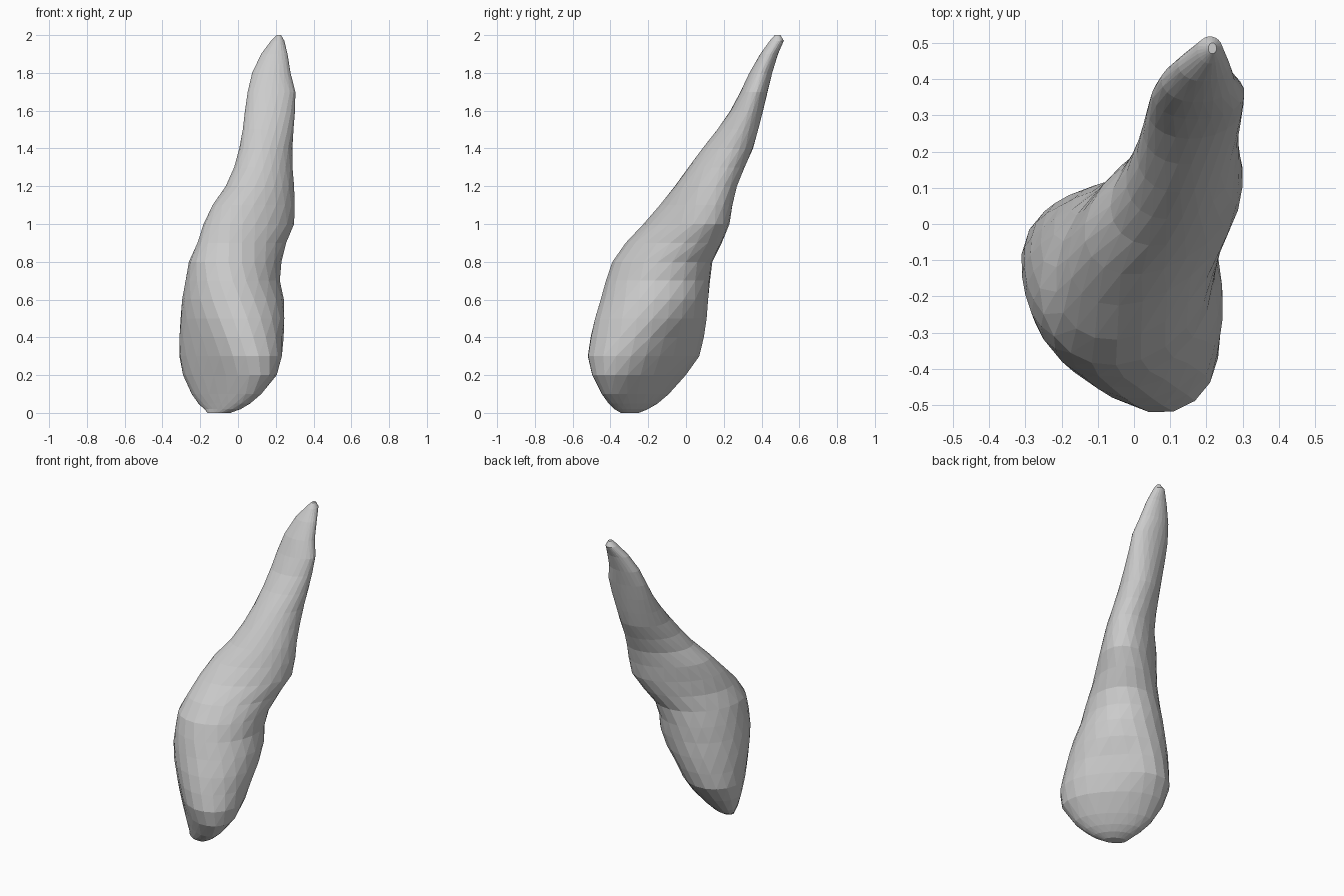
import bpy, bmesh, math
from mathutils import Vector

SIDES = 22
# Cross-sections: height, x min, x max, y min, y max, skew (diagonal stretch)
SECTIONS = [
    (0.00, -0.16, -0.04, -0.345, -0.25, -0.6),
    (0.02, -0.18, 0.015, -0.38, -0.20, -0.65),
    (0.05, -0.21, 0.065, -0.41, -0.15, -0.65),
    (0.10, -0.247, 0.125, -0.447, -0.09, -0.62),
    (0.20, -0.292, 0.205, -0.50, 0.00, -0.5),
    (0.30, -0.314, 0.235, -0.525, 0.072, -0.35),
    (0.40, -0.314, 0.243, -0.511, 0.097, -0.20),
    (0.50, -0.308, 0.248, -0.487, 0.112, -0.10),
    (0.60, -0.297, 0.243, -0.455, 0.12, 0.0),
    (0.70, -0.28, 0.224, -0.425, 0.128, 0.08),
    (0.80, -0.26, 0.23, -0.39, 0.14, 0.20),
    (0.90, -0.217, 0.257, -0.32, 0.19, 0.35),
    (1.00, -0.182, 0.297, -0.225, 0.23, 0.43),
    (1.10, -0.137, 0.302, -0.14, 0.247, 0.40),
    (1.20, -0.065, 0.297, -0.06, 0.27, 0.33),
    (1.30, -0.022, 0.29, 0.013, 0.31, 0.26),
    (1.40, 0.007, 0.288, 0.087, 0.355, 0.20),
    (1.50, 0.024, 0.295, 0.165, 0.383, 0.15),
    (1.60, 0.037, 0.302, 0.235, 0.408, 0.10),
    (1.70, 0.05, 0.305, 0.288, 0.432, 0.05),
    (1.80, 0.075, 0.278, 0.335, 0.457, 0.0),
    (1.90, 0.122, 0.263, 0.393, 0.487, 0.0),
    (1.97, 0.175, 0.245, 0.443, 0.518, 0.0),
    (2.00, 0.205, 0.228, 0.47, 0.50, 0.0),
]


def bump(z, middle, width):
    return math.exp(-((z - middle) / width) ** 2)


def section_ring(bm, turn, z, x0, x1, y0, y1, skew):
    cx, cy = (x0 + x1) / 2, (y0 + y1) / 2
    wx, wy = (x1 - x0) / 2, (y1 - y0) / 2
    d = math.asin(skew)
    ring = []
    for i in range(SIDES):
        t = 2 * math.pi * (i + turn) / SIDES
        facing = math.cos(t + d / 2 - math.pi / 4)
        # Dish the rear-right face of the crown, flatten its front-left face
        if facing > 0:
            push = -0.025 * bump(z, 0.36, 0.13) * facing ** 6
        else:
            push = 0.03 * bump(z, 0.33, 0.2) * facing ** 4
        ring.append(bm.verts.new((cx + wx * math.cos(t) + push,
                                  cy + wy * math.sin(t + d) + push, z)))
    return ring


def tooth_part(name, keep_above):
    bm = bmesh.new()
    # Alternate rings are turned half a step for an even pattern of triangles
    rings = [section_ring(bm, 0.5 * (k % 2), *s) for k, s in enumerate(SECTIONS)]
    for k, (a, b) in enumerate(zip(rings, rings[1:])):
        for i in range(SIDES):
            j = (i + 1) % SIDES
            if k % 2 == 0:
                bm.faces.new((a[i], a[j], b[i]))
                bm.faces.new((a[j], b[j], b[i]))
            else:
                bm.faces.new((a[i], a[j], b[j]))
                bm.faces.new((a[i], b[j], b[i]))
    bm.faces.new(rings[0][::-1])
    bm.faces.new(rings[-1])
    # Cut along the sloping neck line
    bmesh.ops.bisect_plane(
        bm, geom=bm.verts[:] + bm.edges[:] + bm.faces[:],
        plane_co=Vector((0, -0.25, 0.95)), plane_no=Vector((0, 0.17, 0.39)),
        clear_inner=keep_above, clear_outer=not keep_above)
    mesh = bpy.data.meshes.new(name)
    bm.to_mesh(mesh)
    bm.free()
    bpy.context.collection.objects.link(bpy.data.objects.new(name, mesh))


# Crown below the neck line, root above it
tooth_part("crown", False)
tooth_part("root", True)
